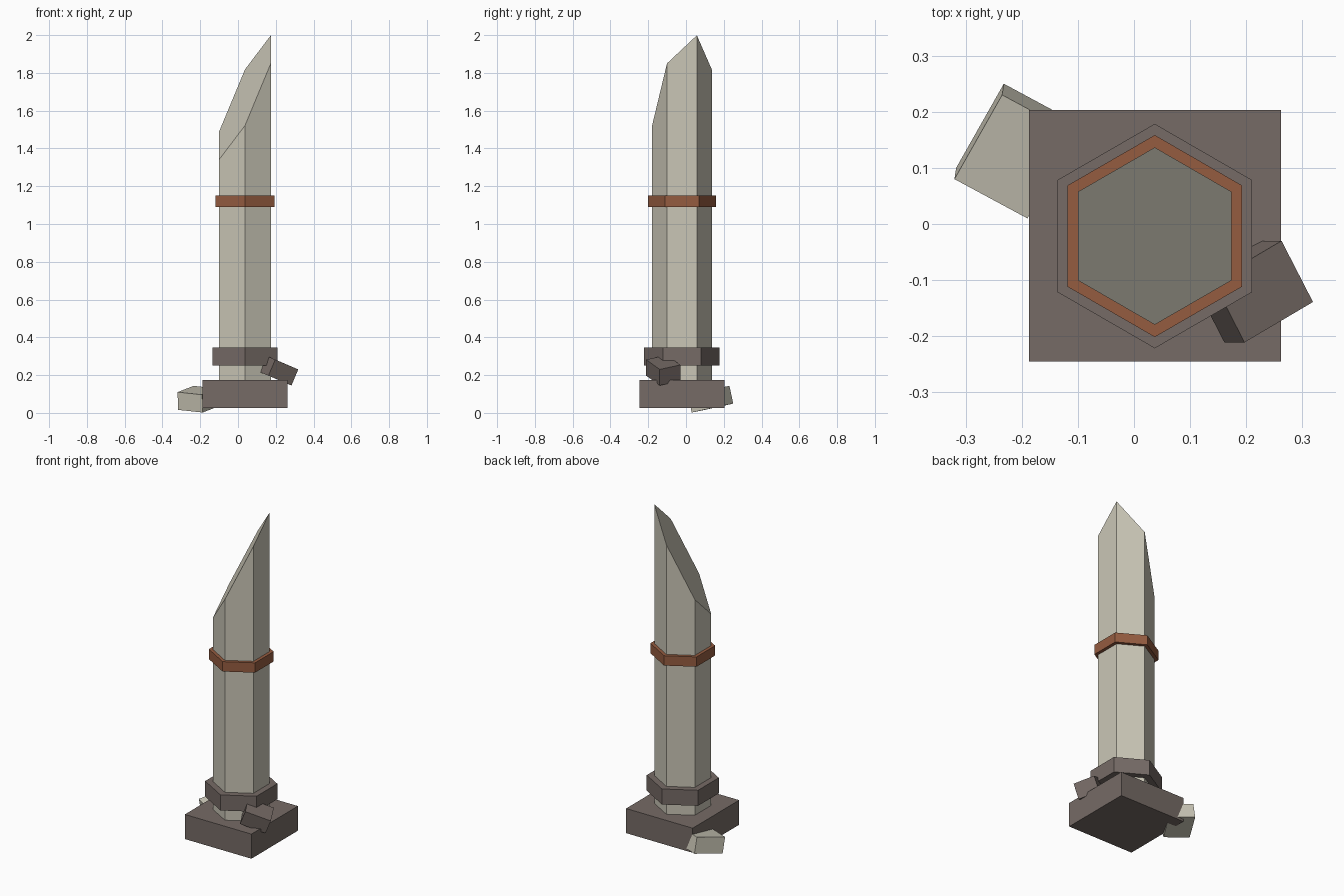
import bpy
import math
from mathutils import Vector

if "Cube" in bpy.data.objects:
    bpy.data.objects.remove(bpy.data.objects["Cube"], do_unlink=True)

CENTRE = Vector((0.037, -0.0215, 0))


def material(name, rgb):
    mat = bpy.data.materials.new(name)
    mat.use_nodes = True
    mat.diffuse_color = (*rgb, 1)
    mat.node_tree.nodes["Principled BSDF"].inputs["Base Color"].default_value = (*rgb, 1)
    return mat


pale_stone = material("pale stone", (0.59, 0.565, 0.47))
dark_stone = material("dark stone", (0.18, 0.146, 0.132))
rust = material("rust", (0.30, 0.107, 0.051))


def add_mesh(name, verts, faces, mat):
    mesh = bpy.data.meshes.new(name)
    mesh.from_pydata(verts, [], faces)
    mesh.materials.append(mat)
    obj = bpy.data.objects.new(name, mesh)
    bpy.context.collection.objects.link(obj)
    return obj


def hex_prism(name, radius, bottom, top, mat):
    """Six-sided prism around the shaft axis; top is a height function of the offset."""
    ring = [Vector((radius * math.cos(a), radius * math.sin(a), 0))
            for a in (math.radians(30 + 60 * i) for i in range(6))]
    verts = [CENTRE + p + Vector((0, 0, bottom)) for p in ring]
    verts += [CENTRE + p + Vector((0, 0, top(p))) for p in ring]
    sides = [(i, (i + 1) % 6, (i + 1) % 6 + 6, i + 6) for i in range(6)]
    return add_mesh(name, verts, sides + [tuple(range(5, -1, -1)), tuple(range(6, 12))], mat)


def block(name, corner, ax, ay, az, mat):
    """Box spanned from one corner by three right-handed edge vectors."""
    c, ax, ay, az = map(Vector, (corner, ax, ay, az))
    verts = [c + s + k * az for k in (0, 1) for s in (Vector(), ax, ax + ay, ay)]
    faces = [(3, 2, 1, 0), (4, 5, 6, 7)]
    faces += [(i, (i + 1) % 4, (i + 1) % 4 + 4, i + 4) for i in range(4)]
    return add_mesh(name, verts, faces, mat)


# Square plinth
block("plinth", (-0.187, -0.245, 0.025), (0.449, 0, 0), (0, 0.448, 0), (0, 0, 0.15), dark_stone)

# Broken shaft with a slanted top, its collar and metal band
hex_prism("shaft", 0.158, 0.1, lambda p: 1.67 + 1.86 * p.x + 0.94 * p.y, pale_stone)
hex_prism("collar", 0.2, 0.25, lambda p: 0.345, dark_stone)
hex_prism("band", 0.18, 1.09, lambda p: 1.15, rust)

# Fallen rubble
block("pale_rubble", (-0.317, 0.10, 0.016),
      (0.13, -0.07, -0.014), (0.085, 0.15, 0.033), (-0.003, -0.02, 0.094), pale_stone)
block("dark_rubble", (0.161, -0.211, 0.197),
      (0.122, 0.072, -0.052), (-0.056, 0.109, 0.024), (0.036, 0, 0.085), dark_stone)
